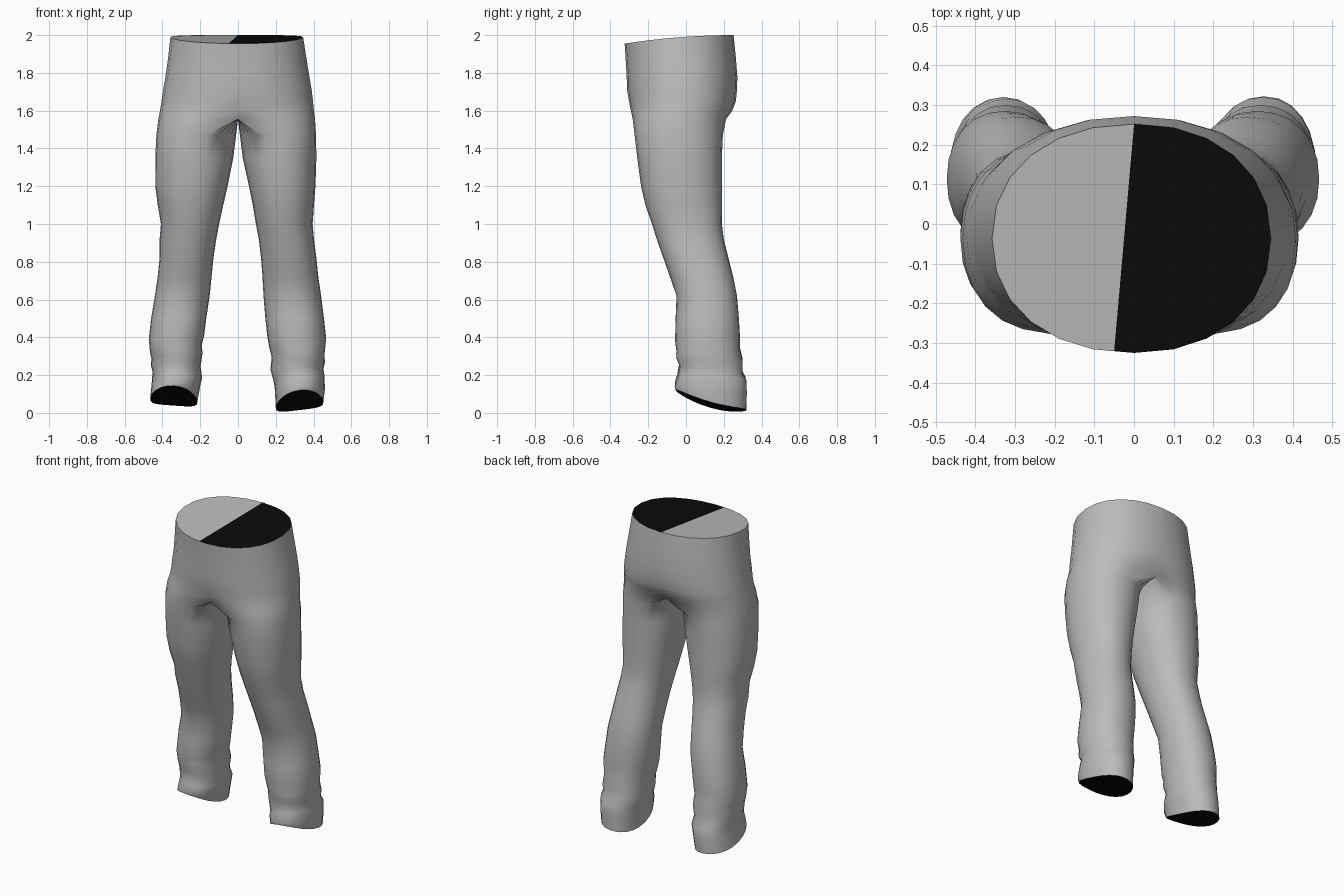
import bpy, bmesh, math
from mathutils import Vector

if "Cube" in bpy.data.objects:
    bpy.data.objects.remove(bpy.data.objects["Cube"])

N = 24  # points around each leg


def material(name, rgb):
    m = bpy.data.materials.new(name)
    m.diffuse_color = (*rgb, 1)
    m.use_nodes = True
    m.node_tree.nodes["Principled BSDF"].inputs["Base Color"].default_value = m.diffuse_color
    return m


# Hips, shared by both sides: z, left half width, right half width, front y, back y, blend into one body
HIPS = [
    (1.555, .422, .408, -.282, .212, .30),
    (1.60, .413, .402, -.292, .245, .62),
    (1.65, .405, .397, -.302, .264, .85),
    (1.71, .396, .39, -.312, .270, .96),
    (1.78, .384, .378, -.314, .272, 1),
    (1.88, .370, .362, -.320, .264, 1),
    (2.00, .358, .345, -.325, .252, 1),
]
# Legs: z, inner x, outer x, front y, back y
LEFT = [
    (.03, .215, .465, -.055, .315), (.13, .20, .458, -.06, .32), (.20, .19, .452, -.045, .315),
    (.25, .198, .462, -.035, .295), (.30, .188, .458, -.052, .30), (.34, .192, .466, -.05, .285),
    (.40, .18, .472, -.058, .285), (.50, .168, .46, -.055, .28), (.62, .15, .44, -.05, .27),
    (.72, .14, .425, -.085, .25), (.82, .13, .415, -.12, .225), (.92, .115, .415, -.155, .20),
    (1.0, .10, .408, -.18, .19), (1.1, .078, .425, -.215, .19), (1.2, .055, .438, -.238, .19),
    (1.35, .025, .438, -.258, .19), (1.47, .010, .432, -.272, .195),
]
RIGHT = [
    (0, .20, .452, -.055, .32), (.11, .195, .46, -.06, .322), (.18, .19, .458, -.045, .32),
    (.23, .172, .452, -.035, .30), (.28, .178, .46, -.052, .30), (.33, .165, .458, -.05, .285),
    (.40, .155, .467, -.058, .285), (.50, .145, .455, -.055, .28), (.62, .135, .44, -.05, .27),
    (.72, .13, .425, -.085, .25), (.82, .122, .415, -.12, .225), (.92, .11, .402, -.155, .20),
    (1.0, .095, .395, -.18, .19), (1.1, .078, .402, -.215, .19), (1.2, .058, .41, -.238, .19),
    (1.35, .025, .415, -.258, .19), (1.47, .010, .413, -.272, .195),
]


def rounded(v):
    """Slightly squared-off circle."""
    return math.copysign(abs(v) ** .92, v) if abs(v) > 1e-6 else 0.0


def angle(k):
    return -math.pi / 2 + 2 * math.pi * k / N


def leg_ring(row, index, tilt):
    z, xi, xo, yf, yb = row
    pts = []
    for k in range(N):
        c, s = rounded(math.cos(angle(k))), rounded(math.sin(angle(k)))
        x = (xi + xo) / 2 + (xo - xi) / 2 * c
        y = (yf + yb) / 2 + (yb - yf) / 2 * s
        zz = z
        if index == 0:    # hem rises to the front
            zz += .105 * ((yb - y) / (yb - yf)) ** 2 + tilt * (x - xi)
        elif index == 1:
            zz += .03 * (yb - y) / (yb - yf)
        elif index < 7:   # slanting cloth folds
            zz += .02 * math.sin(angle(k) + index)
        pts.append((x, y, zz))
    return pts


def hip_ring(row, width):
    z, _, _, yf, yb, t = row
    pts = []
    for k in range(N):
        c, s = rounded(math.cos(angle(k))), rounded(math.sin(angle(k)))
        if k <= N // 2:
            x = width * ((1 - t) * (.5 + .5 * c) + t * c)
        else:
            x = 0
            if k in (N // 2 + 1, N - 1):
                s += t * (math.copysign(1, s) - s)
        y = (yf + yb) / 2 + (yb - yf) / 2 * s
        zz = z
        if z == 2:        # waist dips to the front
            zz -= .045 * ((yb - y) / (yb - yf)) ** 2
        pts.append((x, y, zz))
    return pts


bm = bmesh.new()
for side, legs, tilt in ((-1, LEFT, .07), (1, RIGHT, .12)):
    rings = [leg_ring(r, i, tilt) for i, r in enumerate(legs)]
    rings += [hip_ring(r, r[1] if side < 0 else r[2]) for r in HIPS]
    rows = [[bm.verts.new((side * x, y, z)) for x, y, z in ring] for ring in rings]
    for a, b in zip(rows, rows[1:]):
        for k in range(N):
            quad = [a[k], a[(k + 1) % N], b[(k + 1) % N], b[k]]
            if any(abs(v.co.x) > 1e-6 for v in quad):
                bm.faces.new(quad if side > 0 else quad[::-1])
    # dark closing face at the hem
    hem = bm.faces.new(rows[0][::-1] if side > 0 else rows[0])
    hem.material_index = 1
    hem.smooth = False
bmesh.ops.remove_doubles(bm, verts=bm.verts, dist=1e-5)
bmesh.ops.delete(bm, geom=[v for v in bm.verts if not v.link_faces], context='VERTS')

# Waist closing face, split into a grey half and a dark half
rim = [e for e in bm.edges if e.is_boundary and min(v.co.z for v in e.verts) > 1.94]
cap = bmesh.ops.contextual_create(bm, geom=rim)["faces"]
cut = Vector((.57, -.05, 0))
through = Vector((0, .25, 2))
geom = list(cap) + list({v for f in cap for v in f.verts}) + list({e for f in cap for e in f.edges})
bmesh.ops.bisect_plane(bm, geom=geom, plane_co=through, plane_no=cut, dist=1e-5)
bmesh.ops.recalc_face_normals(bm, faces=bm.faces)
for f in bm.faces:
    if all(v.co.z > 1.94 for v in f.verts):
        f.material_index = int((f.calc_center_median() - through).dot(cut) > 0)

mesh = bpy.data.meshes.new("trousers")
bm.to_mesh(mesh)
bm.free()
mesh.materials.append(material("grey cloth", (.5, .5, .5)))
mesh.materials.append(material("black opening", (.003, .003, .003)))
trousers = bpy.data.objects.new("trousers", mesh)
bpy.context.collection.objects.link(trousers)
bpy.context.view_layer.objects.active = trousers
trousers.select_set(True)
bpy.ops.object.shade_smooth_by_angle(angle=math.radians(50))
